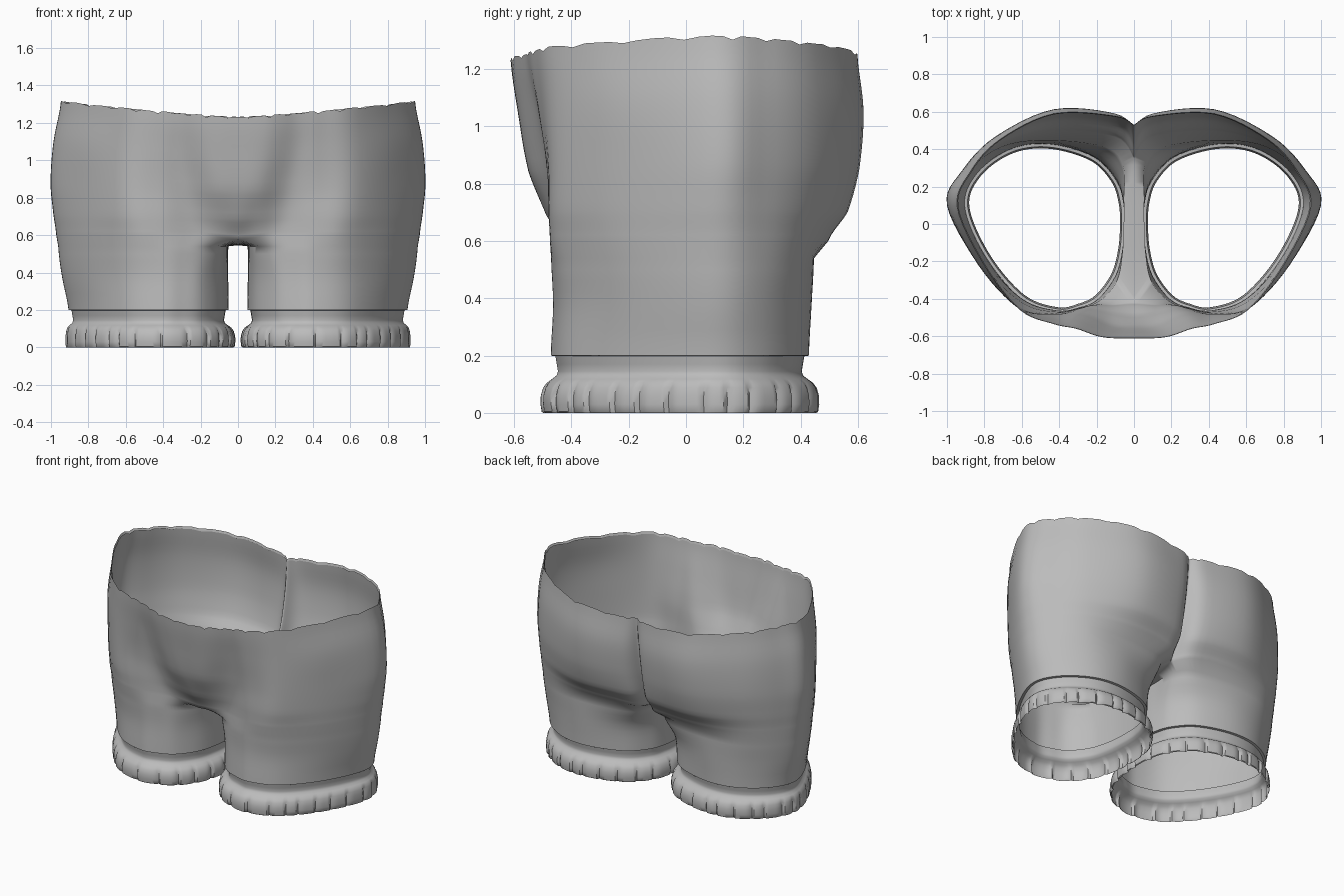
import bpy, bmesh, math, random
from mathutils import Vector

if "Cube" in bpy.data.objects:
    bpy.data.objects.remove(bpy.data.objects["Cube"])

random.seed(4)
SEG = 6          # samples per contour span
ARC = 11 * SEG   # index of the last outer-arc sample

fabric = bpy.data.materials.new("grey fabric")
fabric.diffuse_color = (0.5, 0.5, 0.5, 1)
fabric.use_nodes = True
fabric.node_tree.nodes["Principled BSDF"].inputs["Base Color"].default_value = fabric.diffuse_color

# Contours of the right half, front centre -> outside -> back centre
LEG = [  # closed rings, the last three points run along the inner thigh
    (0.20, [(.10, -.28), (.19, -.4), (.29, -.45), (.41, -.47), (.6, -.4), (.79, -.18), (.905, .09), (.84, .27),
            (.66, .4), (.45, .427), (.22, .36), (.1, .24), (.058, .12), (.05, 0), (.06, -.14)]),
    (0.38, [(.10, -.28), (.19, -.4), (.29, -.445), (.41, -.462), (.6, -.4), (.81, -.185), (.94, .09), (.87, .27),
            (.68, .405), (.45, .437), (.21, .37), (.09, .25), (.058, .12), (.053, 0), (.063, -.14)]),
    (0.54, [(.09, -.30), (.17, -.40), (.28, -.45), (.41, -.47), (.6, -.42), (.82, -.2), (.96, .09), (.885, .28),
            (.7, .415), (.45, .447), (.15, .41), (.058, .31), (.055, .14), (.055, 0), (.062, -.15)])]
BODY = [  # open arcs ending on the centre plane
    (0.60, [(0, -.42), (.11, -.43), (.23, -.435), (.42, -.475), (.6, -.435), (.82, -.215), (.97, .09), (.895, .28),
            (.715, .425), (.43, .495), (.1, .465), (0, .35)]),
    (0.70, [(0, -.487), (.11, -.475), (.25, -.45), (.42, -.48), (.61, -.445), (.825, -.22), (.985, .09), (.91, .28),
            (.73, .445), (.43, .56), (.09, .53), (0, .415)]),
    (0.85, [(0, -.55), (.12, -.54), (.27, -.48), (.43, -.485), (.62, -.445), (.83, -.22), (1, .1), (.92, .285),
            (.74, .465), (.43, .60), (.1, .57), (0, .47)]),
    (1.05, [(0, -.585), (.15, -.577), (.3, -.52), (.43, -.51), (.62, -.45), (.83, -.22), (.985, .1), (.91, .285),
            (.74, .465), (.43, .613), (.1, .59), (0, .51)]),
    (1.25, [(0, -.612), (.17, -.605), (.31, -.56), (.43, -.535), (.61, -.46), (.8, -.22), (.945, .09), (.875, .28),
            (.72, .45), (.43, .59), (.1, .577), (0, .53)])]


def spline(p0, p1, p2, p3, t):
    return 0.5 * (2 * p1 + (p2 - p0) * t + (2 * p0 - 5 * p1 + 4 * p2 - p3) * t * t
                  + (3 * p1 - p0 - 3 * p2 + p3) * t ** 3)


def levels(table, sub):
    """Contours blended smoothly in height."""
    rows = [[Vector((x, y, z)) for x, y in pts] for z, pts in table]
    n, out = len(rows), []
    for k in range(n - 1):
        for s in range(sub):
            r = [rows[min(max(k + d, 0), n - 1)] for d in (-1, 0, 1, 2)]
            ring = [spline(*c, s / sub) for c in zip(*r)]
            z = rows[k][0].z + (rows[k + 1][0].z - rows[k][0].z) * s / sub
            for p in ring:
                p.z = z
            out.append(ring)
    return out + [rows[-1]]


def closed(keys, seg=SEG):
    n = len(keys)
    return [spline(*[keys[(k + d) % n] for d in (-1, 0, 1, 2)], s / seg)
            for k in range(n) for s in range(seg)]


def even(ring, count):
    """Resample a closed ring at equal spacing."""
    pts = ring + [ring[0]]
    lens = [(b - a).length for a, b in zip(pts, pts[1:])]
    step, out, k, run = sum(lens) / count, [], 0, 0.0
    for c in range(count):
        while run + lens[k] < c * step:
            run += lens[k]
            k += 1
        out.append(pts[k].lerp(pts[k + 1], (c * step - run) / lens[k]))
    return out


def half_arc(keys):
    """Smooth across the front centre, creased at the back centre."""
    m = keys[1].copy()
    m.x = -m.x
    ext = [m] + keys + [keys[-1]]
    pts = [spline(*ext[k:k + 4], s / SEG) for k in range(len(keys) - 1) for s in range(SEG)]
    pts.append(keys[-1].copy())
    pts[0].x = pts[-1].x = 0
    return pts


def outset(ring, dist):
    """Move each point of a closed ring outwards."""
    n, out = len(ring), []
    for i, p in enumerate(ring):
        t = ring[(i + 1) % n] - ring[i - 1]
        out.append(p + Vector((t.y, -t.x, 0)).normalized() * dist[i])
    return out


def bridge(bm, low, high, loop=False):
    n = len(low)
    for i in range(n if loop else n - 1):
        j = (i + 1) % n
        bm.faces.new((low[i], low[j], high[j], high[i]))


def finish(bm, name, angle):
    me = bpy.data.meshes.new(name)
    bm.to_mesh(me)
    bm.free()
    me.materials.append(fabric)
    ob = bpy.data.objects.new(name, me)
    bpy.context.collection.objects.link(ob)
    mir = ob.modifiers.new("mirror", 'MIRROR')
    mir.merge_threshold = 0.0005
    bpy.context.view_layer.objects.active = ob
    ob.select_set(True)
    bpy.ops.object.shade_smooth_by_angle(angle=math.radians(angle))
    ob.select_set(False)


# Shorts: leg tubes, crotch strip and hips in one sheet
bm = bmesh.new()
add = lambda pts: [bm.verts.new(p) for p in pts]
legs = [add(closed(r)) for r in levels(LEG, 4)]
for a, b in zip(legs, legs[1:]):
    bridge(bm, a, b, True)

hips = [half_arc(r) for r in levels(BODY, 5)]
notch = [-random.uniform(.004, .012) if i % 4 == 2 else random.uniform(-.001, .003)
         for i in range(ARC + 1)]
for ring in hips:
    t = (ring[0].z - 0.6) / 0.65
    for i, p in enumerate(ring):
        rim = 1.232 + 0.083 * (abs(p.x) / 0.95) ** 1.3
        p.z = 0.6 + t * (rim - 0.6) - (1 - t) ** 6 * 0.025 * max(0, 1 - p.x / 0.2)
        p.z += notch[i] * t ** 12
# Rim hem folded inside
lip = [p + Vector((-.007 * p.x, -.007 * p.y, -.015)) for p in hips[-1]]
rings = [add(r) for r in hips + [lip]]
for a, b in zip(rings, rings[1:]):
    bridge(bm, a, b)
bridge(bm, legs[-1][:ARC + 1], rings[0])

# Crotch strip from the inner thigh to the centre line
inner = legs[-1][ARC:] + [legs[-1][0]]
q0, q1 = rings[0][-1], rings[0][0]
m = len(inner) - 1
mid = [q0] + [bm.verts.new((0, q0.co.y + (q1.co.y - q0.co.y) * j / m,
                            0.546 + 0.029 * abs(2 * j / m - 1) ** 4))
              for j in range(1, m)] + [q1]
bridge(bm, inner, mid)
finish(bm, "shorts", 70)

# Leg cuffs: tucked band flaring into a pleated ruffle
bm = bmesh.new()
count = 220
base = even(closed([Vector((x, y, 0)) for x, y in LEG[0][1]], 10), count)
pleat = [0.0] * count
i = 3
while i < count - 3:
    for d, w in ((0, 1), (1, .45), (2, .15)):
        pleat[i + d] = -0.014 * w
    i += random.choice((6, 8, 9, 10, 11))
profile = [(.2, 0, 0), (.198, -.016, 0), (.17, -.021, 0), (.145, -.025, 0), (.13, -.02, 0),
           (.118, -.004, 0), (.105, .014, .2), (.088, .027, .8), (.06, .035, 1), (.03, .036, 1),
           (.004, .032, 1), (0, .026, .8)]
prev = None
for z, d, k in profile:
    ring = outset(base, [d + k * q for q in pleat])
    for p in ring:
        p.z = z
        if d > 0 and p.x > 0.5:   # flatter flare on the outside
            p.x -= d * 0.5 * (p.x - 0.5) / 0.4
    cur = add(ring)
    if prev:
        bridge(bm, cur, prev, True)
    prev = cur
finish(bm, "leg_cuff", 45)
